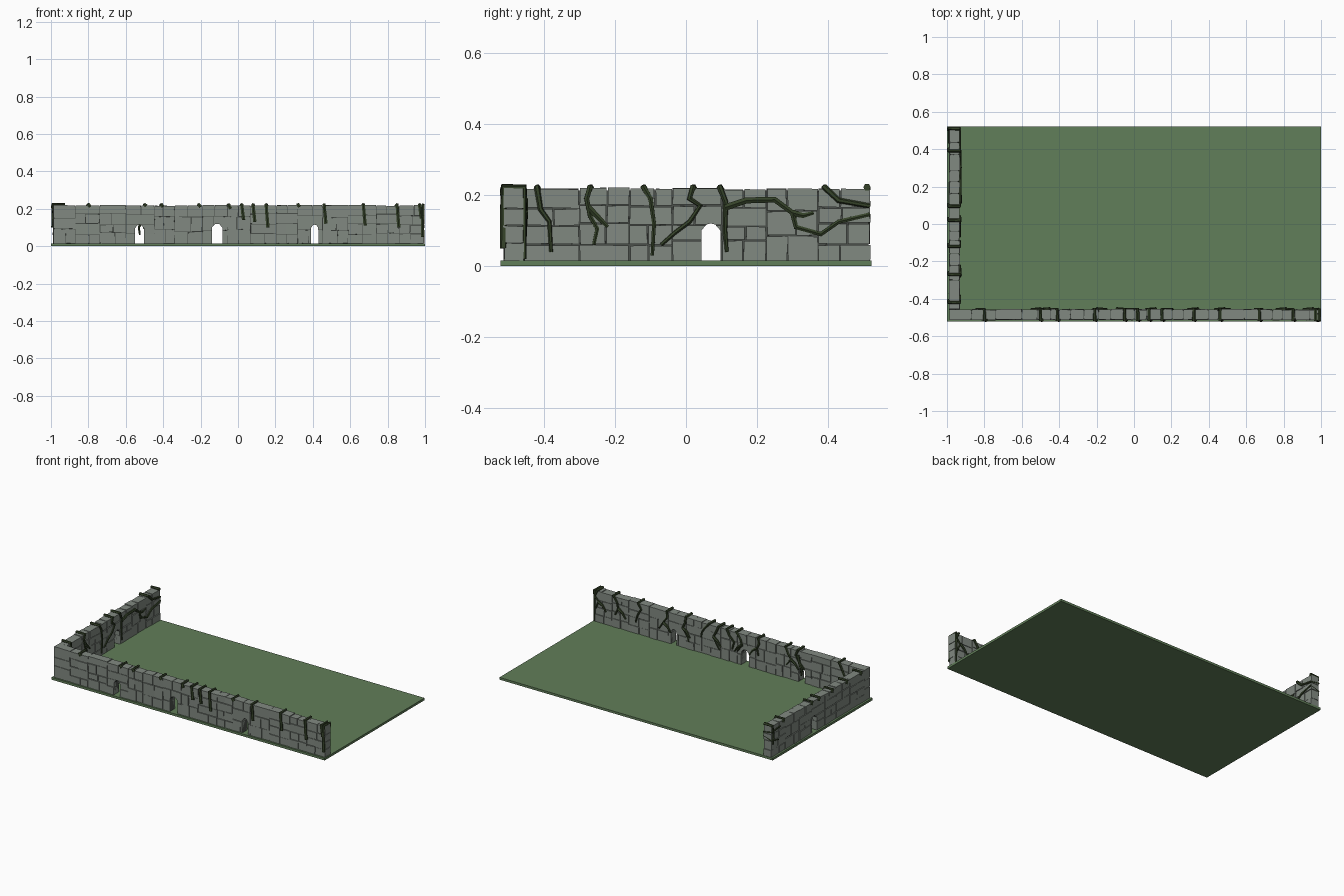
import bpy, bmesh, random
from mathutils import Vector

if "Cube" in bpy.data.objects:
    bpy.data.objects.remove(bpy.data.objects["Cube"])

random.seed(7)
T = 0.055          # wall thickness
Z0, Z1 = 0.015, 0.222


def material(name, rgb):
    m = bpy.data.materials.new(name)
    m.diffuse_color = (*rgb, 1)
    m.use_nodes = True
    m.node_tree.nodes["Principled BSDF"].inputs["Base Color"].default_value = m.diffuse_color
    return m


GRASS = material("grass", (0.12, 0.21, 0.10))
STONE = material("stone", (0.22, 0.25, 0.22))
MORTAR = material("mortar", (0.07, 0.08, 0.07))
VINE = material("vine", (0.035, 0.055, 0.022))


# wall coordinates: u along the wall, d depth from the outer face, z height
def front(u, d, z):
    return Vector((u, -0.512 + d, z))


def left(u, d, z):
    return Vector((-0.988 + d, u, z))


def add_box(bm, place, u0, u1, d0, d1, z0, z1, jit=0.0, dent=0.0):
    j = lambda a: random.uniform(-a, a)
    v = [bm.verts.new(place(u + j(jit), d + j(dent), z + j(jit)))
         for z in (z0, z1) for u, d in ((u0, d0), (u1, d0), (u1, d1), (u0, d1))]
    for f in ((3, 2, 1, 0), (4, 5, 6, 7), (0, 1, 5, 4), (1, 2, 6, 5), (2, 3, 7, 6), (3, 0, 4, 7)):
        bm.faces.new([v[i] for i in f])


def finish(name, bm, mat):
    bmesh.ops.recalc_face_normals(bm, faces=bm.faces)
    me = bpy.data.meshes.new(name)
    bm.to_mesh(me)
    bm.free()
    ob = bpy.data.objects.new(name, me)
    bpy.context.collection.objects.link(ob)
    if mat:
        me.materials.append(mat)
    return ob


def cuts(a, b, step, var):
    n = max(1, round((b - a) / step))
    w = (b - a) / n
    return [a] + [a + w * (i + random.uniform(-var, var)) for i in range(1, n)] + [b]


def wall(name, place, u0, u1, doors):
    # door cutter: straight jambs with a blunt pointed head
    bm = bmesh.new()
    for c, w, h in doors:
        prof = [(-w, 0.005), (w, 0.005), (w, h - 0.02), (w * 0.45, h - 0.003),
                (0, h), (-w * 0.45, h - 0.003), (-w, h - 0.02)]
        f = bm.faces.new([bm.verts.new(place(c + x, -0.03, z)) for x, z in prof])
        ext = bmesh.ops.extrude_face_region(bm, geom=[f])
        shift = place(0, T + 0.06, 0) - place(0, 0, 0)
        bmesh.ops.translate(bm, vec=shift, verts=[e for e in ext["geom"] if isinstance(e, bmesh.types.BMVert)])
    cutter = finish(name + "_door_cutter", bm, None)
    cutter.hide_render = True
    cutter.hide_set(True)
    # irregular blocks: tall panels, each split into courses and stones
    bm = bmesh.new()
    g = 0.0016
    panels = cuts(u0, u1, 0.135, 0.15)
    for a, b in zip(panels, panels[1:]):
        rows = cuts(Z0, Z1 - random.uniform(0, 0.005), random.choice((0.05, 0.055, 0.065)), 0.15)
        for za, zb in zip(rows, rows[1:]):
            st = cuts(a, b, random.choice((0.065, 0.07, 0.13)), 0.2)
            for sa, sb in zip(st, st[1:]):
                o = random.uniform(-0.002, 0.002)
                zlow = za if za == Z0 else za + g
                add_box(bm, place, sa + g, sb - g, o, T + o, zlow, zb - g, 0.0014, 0.0012)
    stones = finish(name + "_stones", bm, STONE)
    # mortar core behind the joints
    bm = bmesh.new()
    add_box(bm, place, u0 + 0.006, u1 - 0.006, 0.006, T - 0.006, 0.012, Z1 - 0.009)
    core = finish(name + "_mortar", bm, MORTAR)
    for ob in (stones, core):
        m = ob.modifiers.new("doors", 'BOOLEAN')
        m.operation, m.object, m.solver = 'DIFFERENCE', cutter, 'EXACT'


def vines(name, place, paths):
    cu = bpy.data.curves.new(name, 'CURVE')
    cu.dimensions = '3D'
    cu.bevel_depth, cu.bevel_resolution = 0.0105, 1
    cu.use_fill_caps = True
    for pts in paths:
        s = cu.splines.new('POLY')
        s.use_smooth = False
        s.points.add(len(pts) - 1)
        for i, (p, q) in enumerate(zip(s.points, pts)):
            p.co = (*place(*q), 1)
            p.radius = 1.0 - 0.5 * i / (len(pts) - 1)
    ob = bpy.data.objects.new(name, cu)
    bpy.context.collection.objects.link(ob)
    cu.materials.append(VINE)
    bpy.ops.object.select_all(action='DESELECT')
    ob.select_set(True)
    bpy.context.view_layer.objects.active = ob
    bpy.ops.object.convert(target='MESH')


IN, OUT, TOP = T + 0.002, -0.002, Z1 + 0.001


def over(pts, drop=0.205):
    # carries an inner-face vine over the wall top and down the outer face
    u = pts[0][0]
    return [(u + 0.01, OUT, drop), (u, OUT, TOP), (u, IN, TOP)] + [(a, IN, z) for a, z in pts[1:]]


def inner(pts):
    return [(a, IN, z) for a, z in pts]


# ground slab
bm = bmesh.new()
add_box(bm, lambda x, y, z: Vector((x, y, z)), -1, 1, -0.522, 0.522, 0, Z0)
finish("ground_slab", bm, GRASS)

# walls (door centre, half width, head height)
wall("front_wall", front, -0.988, 0.997, [(-0.527, 0.024, 0.115), (-0.112, 0.028, 0.12), (0.41, 0.021, 0.115)])
wall("left_wall", left, -0.457, 0.52, [(0.07, 0.027, 0.12)])

# vines traced on the left wall
vines("left_wall_vines", left, [
    over([(-0.42, 0), (-0.41, 0.16), (-0.385, 0.125), (-0.38, 0.04)]),
    over([(-0.27, 0), (-0.28, 0.19), (-0.27, 0.14), (-0.25, 0.105), (-0.26, 0.06)]),
    inner([(-0.275, 0.165), (-0.24, 0.13), (-0.22, 0.11)]),
    over([(-0.12, 0), (-0.10, 0.19), (-0.09, 0.12), (-0.095, 0.03)]),
    over([(0.02, 0), (0.01, 0.19), (0.04, 0.17), (0.01, 0.125), (-0.03, 0.095), (-0.07, 0.06)]),
    over([(0.095, 0), (0.112, 0.18), (0.11, 0.1), (0.115, 0.04)]),
    inner([(0.11, 0.165), (0.17, 0.185), (0.25, 0.187), (0.30, 0.15), (0.31, 0.11),
           (0.38, 0.09), (0.43, 0.125), (0.515, 0.145)]) + [(0.515, OUT, 0.125), (0.45, OUT, 0.11)],
    inner([(0.30, 0.15), (0.33, 0.142), (0.36, 0.15)]),
    over([(0.39, 0), (0.43, 0.185), (0.515, 0.17)]) + [(0.515, OUT, 0.18), (0.43, OUT, 0.19)],
    [(0.51, IN, 0.222), (0.512, OUT, 0.222), (0.50, OUT, 0.16), (0.51, OUT - 0.004, 0.10)],
])

# front wall: vine tops with the height their outer ends hang to, inner run meanders down
paths = []
for u, drop in ((-0.8, 0.21), (-0.5, 0.215), (-0.41, 0.21), (-0.21, 0.21), (-0.05, 0.2), (0.02, 0.14), (0.08, 0.13),
                (0.15, 0.10), (0.32, 0.21), (0.46, 0.12), (0.67, 0.11), (0.85, 0.10), (0.97, 0.15)):
    pts, x, z = [(u, 0)], u, 0.185
    end = random.uniform(0.03, 0.1)
    while z > end:
        x = min(0.99, x + random.uniform(-0.035, 0.035))
        pts.append((x, z))
        z -= random.uniform(0.03, 0.05)
    paths.append(over(pts, drop))
    if random.random() < 0.6 and len(pts) > 3:      # side shoot
        (a, b), s = pts[2], random.choice((-1, 1))
        paths.append(inner([(a, b), (a + 0.03 * s, b - 0.02), (a + 0.055 * s, b - 0.055)]))
# long vine hanging across a doorway, and the vine around the free end
paths.append(inner([(-0.50, 0.19), (-0.515, 0.13), (-0.53, 0.10), (-0.525, 0.06)]))
paths.append([(0.988, OUT, 0.05), (0.985, OUT, 0.16), (0.988, OUT, 0.222), (0.99, IN, 0.222), (0.988, IN, 0.12), (0.99, IN, 0.02)])
vines("front_wall_vines", front, paths)
